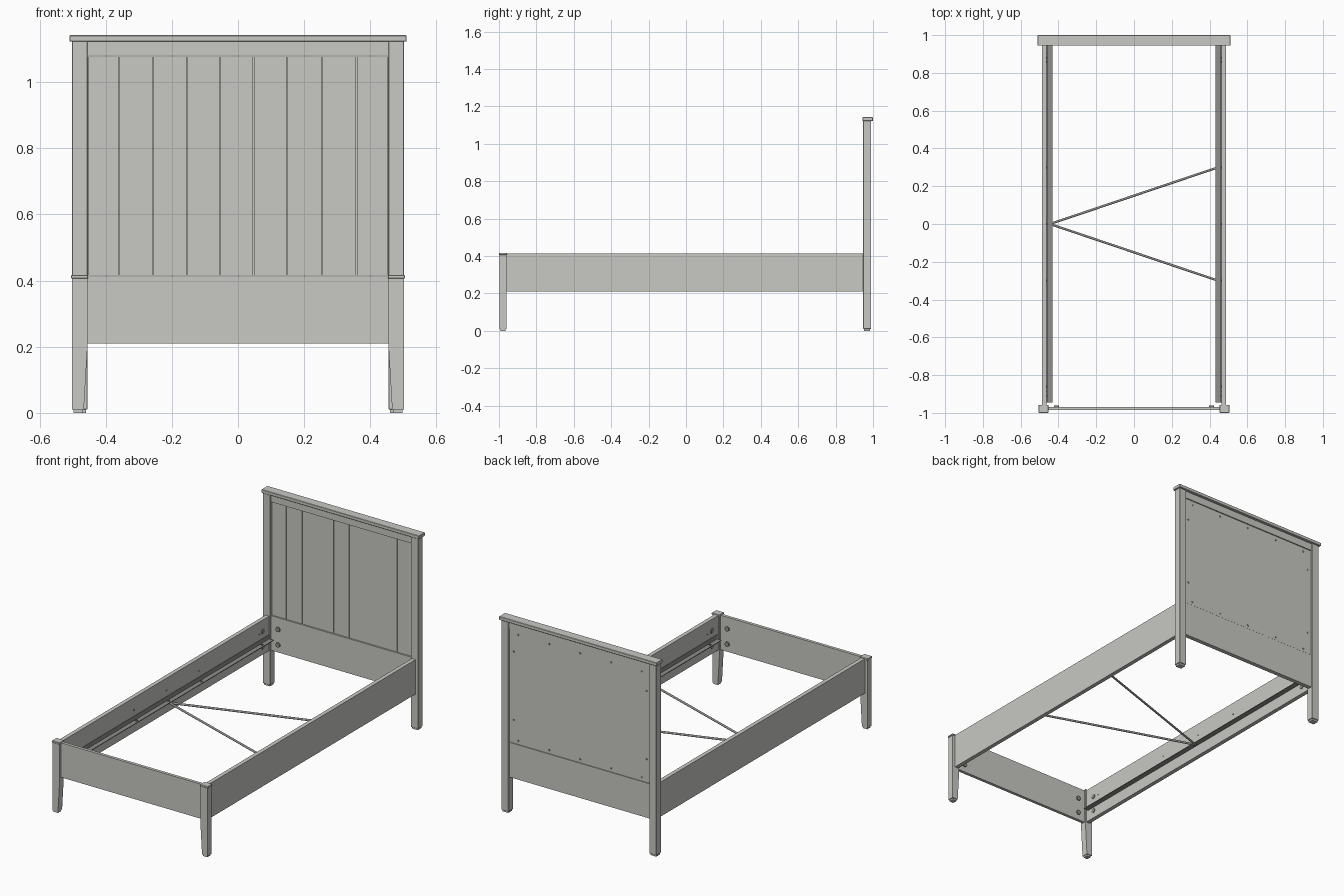
import bpy
import bmesh
from mathutils import Vector

old = bpy.data.objects.get("Cube")
if old:
    bpy.data.objects.remove(old, do_unlink=True)


def material(name, rgb):
    m = bpy.data.materials.new(name)
    m.use_nodes = True
    m.diffuse_color = (*rgb, 1)
    m.node_tree.nodes["Principled BSDF"].inputs["Base Color"].default_value = (*rgb, 1)
    return m


PAINT = material("painted_wood", (0.58, 0.58, 0.55))
METAL = material("grey_metal", (0.27, 0.27, 0.26))


def finish(name, bm, mat):
    mesh = bpy.data.meshes.new(name)
    bmesh.ops.recalc_face_normals(bm, faces=bm.faces)
    bm.to_mesh(mesh)
    bm.free()
    mesh.materials.append(mat)
    ob = bpy.data.objects.new(name, mesh)
    bpy.context.collection.objects.link(ob)
    return ob


def box(name, x, y, z, mat=PAINT, bevel=0.0):
    """Box from (min, max) ranges along each axis."""
    bm = bmesh.new()
    bmesh.ops.create_cube(bm, size=1)
    for v in bm.verts:
        v.co = [r[0] if c < 0 else r[1] for c, r in zip(v.co, (x, y, z))]
    if bevel:
        bmesh.ops.bevel(bm, geom=bm.edges[:], offset=bevel, segments=1, affect='EDGES')
    return finish(name, bm, mat)


def rod(name, start, end, radius, mat=METAL, sides=12):
    a, b = Vector(start), Vector(end)
    bm = bmesh.new()
    bmesh.ops.create_cone(bm, cap_ends=True, segments=sides, radius1=radius,
                          radius2=radius, depth=(b - a).length)
    ob = finish(name, bm, mat)
    ob.location = (a + b) / 2
    ob.rotation_euler = (b - a).to_track_quat('Z', 'Y').to_euler()
    return ob


def span(a, b, s):
    return tuple(sorted((a * s, b * s)))


RAIL_Z = (0.21, 0.412)

for s, side in ((1, "left"), (-1, "right")):
    # Headboard posts with foot pads
    box(f"{side}_head_post", span(0.455, 0.502, s), (0.947, 0.99), (0.01, 1.125), bevel=0.002)
    box(f"{side}_head_pad", span(0.46, 0.497, s), (0.952, 0.985), (0, 0.011))

    # Footboard posts, lower part tapering on the inner side
    box(f"{side}_foot_post", span(0.455, 0.502, s), (-0.998, -0.96), (0.2, 0.408))
    leg = box(f"{side}_foot_leg", span(0.455, 0.502, s), (-0.998, -0.96), (0.01, 0.2))
    for v in leg.data.vertices:
        if v.co.z < 0.1 and abs(v.co.x) < 0.47:
            v.co.x = 0.466 * s
    box(f"{side}_foot_pad", span(0.47, 0.497, s), (-0.993, -0.965), (0, 0.011))
    box(f"{side}_foot_post_cap", span(0.453, 0.505, s), (-1.0, -0.957), (0.406, 0.417), bevel=0.002)

    # Side rail and its angle-section slat support
    box(f"{side}_side_rail", span(0.462, 0.486, s), (-0.962, 0.95), RAIL_Z)
    box(f"{side}_support_flange", span(0.432, 0.463, s), (-0.945, 0.945), (0.277, 0.281), METAL)
    box(f"{side}_support_web", span(0.459, 0.463, s), (-0.945, 0.945), (0.28, 0.305), METAL)
    for y in (-0.86, -0.3, 0, 0.3, 0.86):
        rod(f"{side}_support_screw", (0.447 * s, y, 0.28), (0.447 * s, y, 0.285), 0.007)
        rod(f"{side}_rail_screw", (0.463 * s, y, 0.34), (0.46 * s, y, 0.34), 0.005)

    # Corner bolts on rails and end boards
    for z in (0.255, 0.345):
        for y in (-0.9, 0.89):
            rod(f"{side}_rail_bolt", (0.464 * s, y, z), (0.458 * s, y, z), 0.014)
        rod(f"{side}_foot_bolt", (0.41 * s, -0.97, z), (0.41 * s, -0.961, z), 0.014)
        rod(f"{side}_head_bolt", (0.41 * s, 0.96, z), (0.41 * s, 0.95, z), 0.014)

# Footboard
box("foot_panel", (-0.457, 0.457), (-0.986, -0.968), RAIL_Z)

# Headboard frame
box("head_lower_board", (-0.457, 0.457), (0.957, 0.982), (0.21, 0.413))
box("head_top_rail", (-0.457, 0.457), (0.954, 0.984), (1.08, 1.125))
box("head_back_panel", (-0.457, 0.457), (0.966, 0.98), (0.415, 1.078))
cap = box("head_cap", (-0.51, 0.51), (0.944, 1.0), (1.122, 1.142), bevel=0.002)

# Planks with thin gaps between them
edges = [-0.455, -0.36, -0.258, -0.155, -0.054, 0.047, 0.149, 0.255, 0.358, 0.455]
for a, b in zip(edges, edges[1:]):
    box("head_plank", (a + 0.001, b - 0.001), (0.961, 0.967), (0.416, 1.078))

# Screws round the back of the headboard
for x in (-0.4, -0.2, 0, 0.2, 0.4):
    for z in (0.435, 1.055):
        rod("back_screw", (x, 0.978, z), (x, 0.982, z), 0.006)
for x in (-0.43, 0.43):
    for z in (0.55, 0.95):
        rod("back_screw", (x, 0.978, z), (x, 0.982, z), 0.006)

# Diagonal brace bars meeting at the right rail
for y in (-0.3, 0.3):
    rod("brace_bar", (-0.445, 0, 0.272), (0.445, y, 0.272), 0.006)
